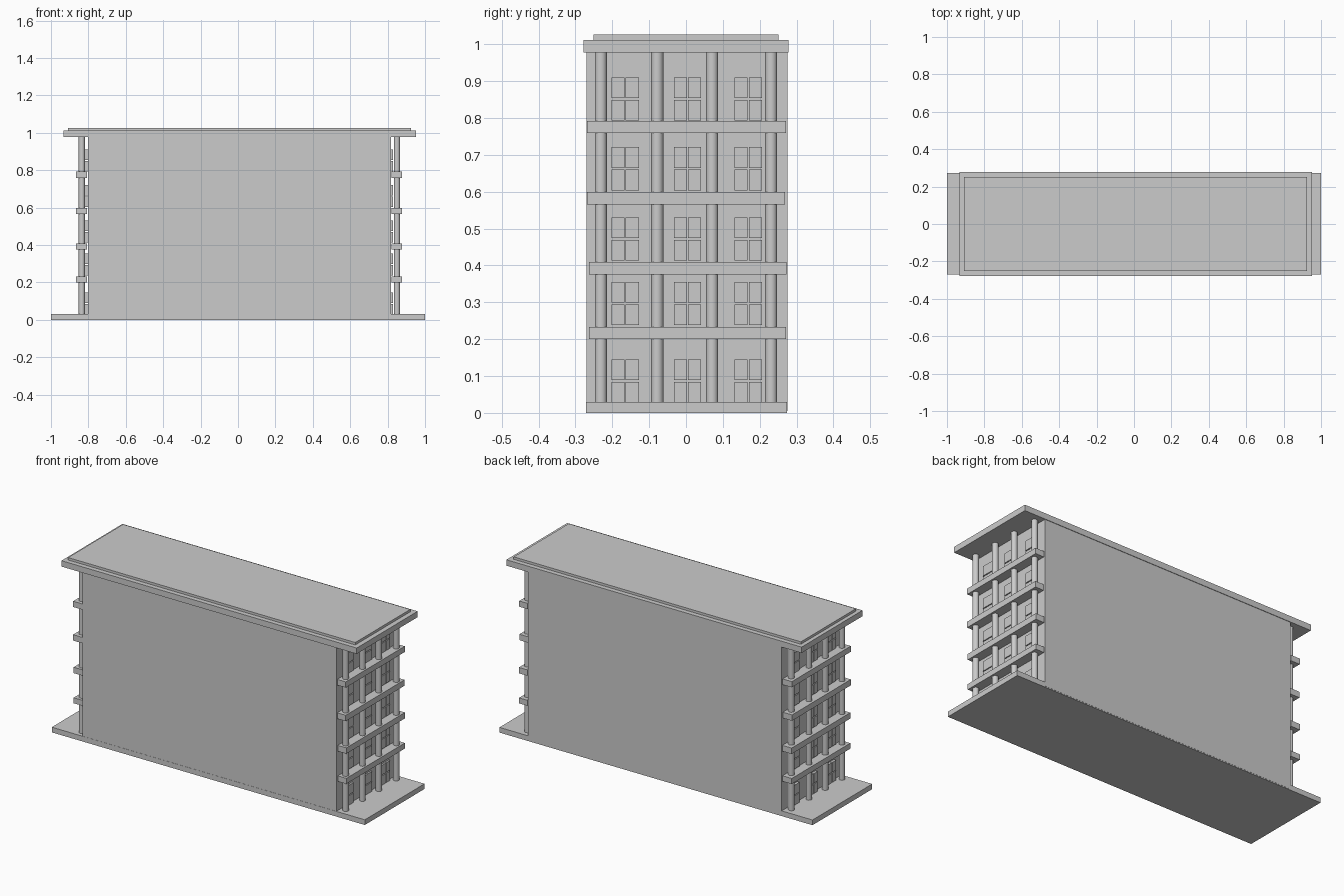
import bpy, math

if "Cube" in bpy.data.objects:
    bpy.data.objects.remove(bpy.data.objects["Cube"])


def box(name, x0, x1, y0, y1, z0, z1):
    bpy.ops.mesh.primitive_cube_add(size=1, location=((x0 + x1) / 2, (y0 + y1) / 2, (z0 + z1) / 2))
    ob = bpy.context.object
    ob.name = name
    ob.scale = (x1 - x0, y1 - y0, z1 - z0)
    bpy.ops.object.transform_apply(location=False, rotation=False, scale=True)
    return ob


def column(name, x, y, z0, z1, r):
    bpy.ops.mesh.primitive_cylinder_add(vertices=32, radius=r, depth=z1 - z0, location=(x, y, (z0 + z1) / 2))
    bpy.context.object.name = name
    bpy.ops.object.shade_smooth_by_angle(angle=math.radians(40))


# Ground slab, main block and stepped roof
box("base_slab", -1, 1, -0.271, 0.274, 0, 0.03)
box("main_block", -0.803, 0.818, -0.27, 0.275, 0.005, 0.98)
box("roof_slab", -0.933, 0.953, -0.278, 0.278, 0.978, 1.012)
box("roof_cap", -0.91, 0.925, -0.251, 0.251, 1.012, 1.026)

# Both end facades: (label, column centre, band start/end, window start/end)
ends = [("left", -0.835, (-0.866, -0.807), (-0.818, -0.80)),
        ("right", 0.850, (0.822, 0.876), (0.81, 0.828))]
bands = [(0.201, 0.233, -0.263, 0.272), (0.375, 0.409, -0.263, 0.273),
         (0.565, 0.599, -0.268, 0.269), (0.759, 0.792, -0.268, 0.271)]
window_tops = [0.145, 0.355, 0.53, 0.721, 0.91]
window_lefts = [-0.202, -0.033, 0.132]
pane_w, pane_h, gap_y, gap_z = 0.0355, 0.056, 0.003, 0.005

for side, cx, bx, wx in ends:
    # Full height columns
    for i, y in enumerate((-0.231, -0.078, 0.071, 0.231)):
        column(f"column_{side}_{i}", cx, y, 0.03, 0.98, 0.0165)
    # Floor bands
    for i, (z0, z1, y0, y1) in enumerate(bands):
        box(f"floor_band_{side}_{i}", *bx, y0, y1, z0, z1)
    # Four-pane windows
    for f, top in enumerate(window_tops):
        for c, y in enumerate(window_lefts):
            for p in range(4):
                py = y + (p % 2) * (pane_w + gap_y)
                pz = top - (p // 2) * (pane_h + gap_z)
                box(f"window_pane_{side}_{f}_{c}_{p}", *wx, py, py + pane_w, pz - pane_h, pz)
